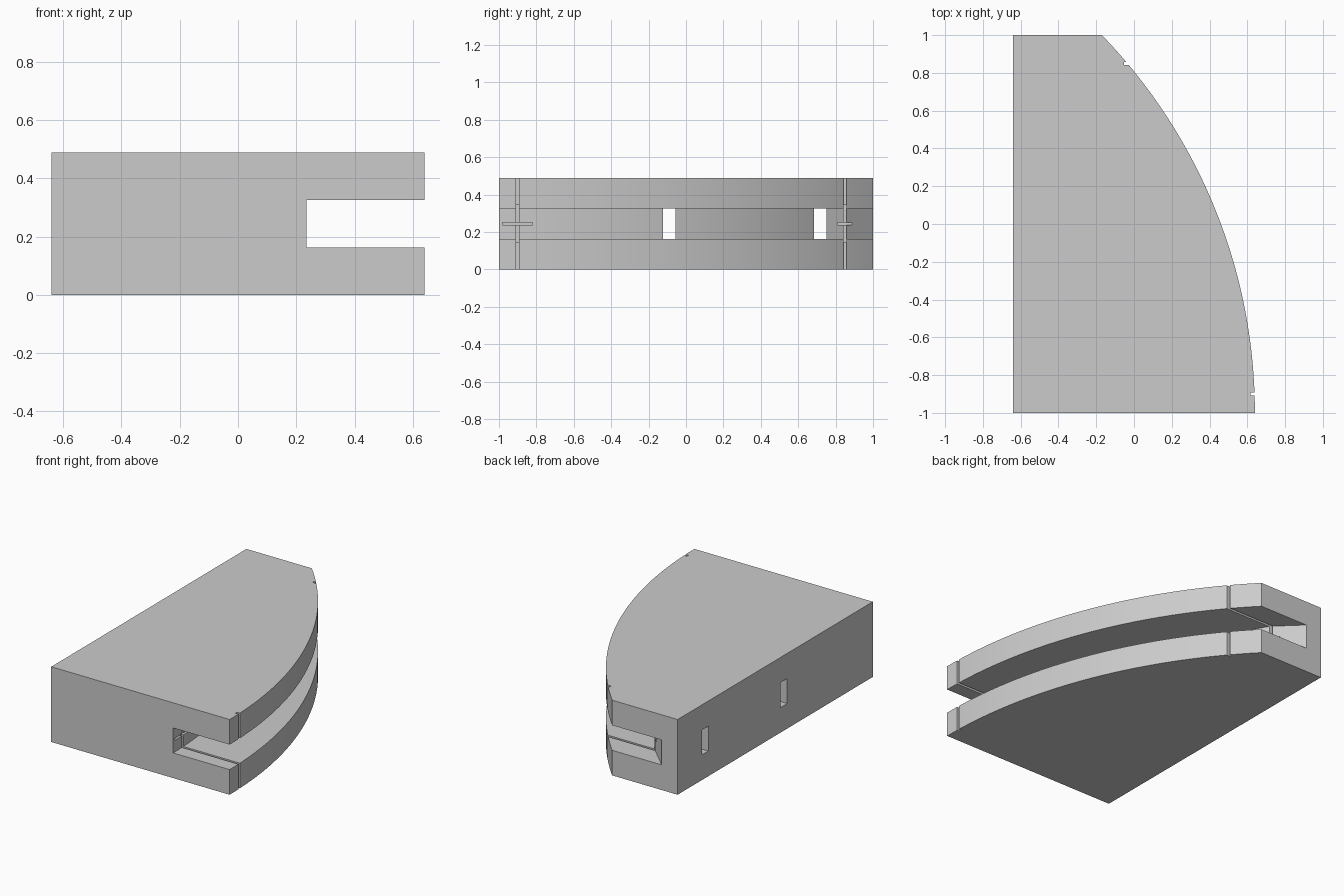
import bpy, bmesh, math

if "Cube" in bpy.data.objects:
    bpy.data.objects.remove(bpy.data.objects["Cube"], do_unlink=True)

HEIGHT = 0.488
SLOT_LOW, SLOT_HIGH = 0.163, 0.325
RADIUS = 2.874
CENTRE_X = 0.64 - RADIUS
SLOT_DEPTH = 0.405
GROOVE = 0.02

grey = bpy.data.materials.new("light grey")
grey.use_nodes = True
colour = (0.6, 0.6, 0.6, 1)
grey.diffuse_color = colour
grey.node_tree.nodes["Principled BSDF"].inputs["Base Color"].default_value = colour


def arc(radius, y_end, steps):
    """Points on an arc that starts at the front, y = -1."""
    last = math.asin((y_end + 1) / radius)
    return [(CENTRE_X + radius * math.cos(last * i / steps),
             radius * math.sin(last * i / steps) - 1) for i in range(steps + 1)]


def prism(name, outline, low, high):
    """Upright prism over an outline."""
    bm = bmesh.new()
    base = bm.faces.new([bm.verts.new((x, y, low)) for x, y in outline])
    grown = bmesh.ops.extrude_face_region(bm, geom=[base])["geom"]
    tops = [v for v in grown if isinstance(v, bmesh.types.BMVert)]
    bmesh.ops.translate(bm, verts=tops, vec=(0, 0, high - low))
    bmesh.ops.recalc_face_normals(bm, faces=bm.faces)
    mesh = bpy.data.meshes.new(name)
    bm.to_mesh(mesh)
    bm.free()
    mesh.materials.append(grey)
    ob = bpy.data.objects.new(name, mesh)
    bpy.context.collection.objects.link(ob)
    return ob


def box(name, x0, x1, y0, y1, z0, z1):
    return prism(name, [(x0, y0), (x1, y0), (x1, y1), (x0, y1)], z0, z1)


def cut(target, cutter):
    """Subtract the cutter and discard it."""
    bpy.context.view_layer.objects.active = target
    mod = target.modifiers.new("cut", "BOOLEAN")
    mod.operation = "DIFFERENCE"
    mod.solver = "EXACT"
    mod.object = cutter
    bpy.ops.object.modifier_apply(modifier=mod.name)
    bpy.data.objects.remove(cutter, do_unlink=True)


# Solid block with a curved side
block = prism("curved_block", [(-0.64, -1)] + arc(RADIUS, 1, 48) + [(-0.64, 1)], 0, HEIGHT)

# Long slot that follows the curve and opens at both ends
inner = [(0.235, -1.1)] + arc(RADIUS - SLOT_DEPTH, 0.715, 40)
inner += [(-0.30, 0.735), (-0.37, 0.85), (-0.526, 1), (-0.63, 1.1)]
cut(block, prism("slot_cutter", inner + [(0.9, 1.1), (0.9, -1.1)], SLOT_LOW, SLOT_HIGH))

# Two windows through the straight wall
for y0, y1, reach in ((-0.123, -0.055, 0.2), (0.685, 0.752, -0.2)):
    cut(block, box("window_cutter", -0.8, reach, y0, y1, SLOT_LOW, SLOT_HIGH))

# Fine grooves: outer notch, ring around the slot, short level mark
for y, wall, rim, half in ((-0.9, 0.235, 0.638, 0.08), (0.85, -0.37, -0.034, 0.04)):
    cut(block, box("notch_cutter", rim - GROOVE, rim + 0.1, y - 0.008, y + 0.008,
                   -0.1, HEIGHT + 0.1))
    cut(block, box("ring_cutter", wall - GROOVE, rim + 0.1, y - 0.008, y + 0.008,
                   SLOT_LOW - GROOVE, SLOT_HIGH + GROOVE))
    cut(block, box("mark_cutter", wall - 2 * GROOVE, wall + 0.06, y - half, y + half,
                   0.238, 0.251))

# Smooth curve, crisp corners
bpy.ops.object.select_all(action="DESELECT")
block.select_set(True)
bpy.context.view_layer.objects.active = block
bpy.ops.object.shade_smooth_by_angle(angle=math.radians(15))
